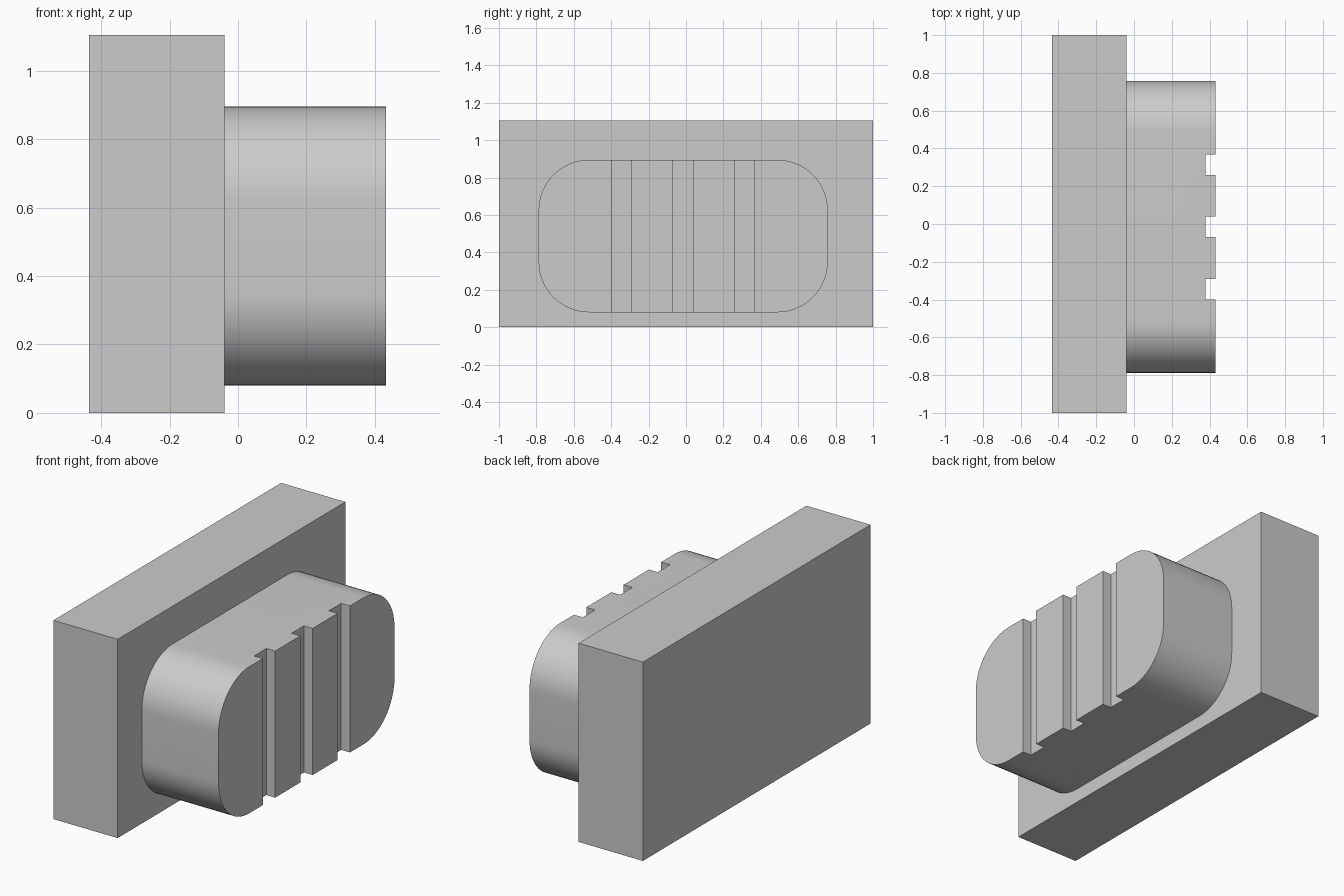
import bpy, bmesh
from math import sin, cos, pi, radians
from mathutils import Vector

if "Cube" in bpy.data.objects:
    bpy.data.objects.remove(bpy.data.objects["Cube"], do_unlink=True)

grey = bpy.data.materials.new("plain grey")
grey.use_nodes = True
colour = (0.6, 0.6, 0.6, 1)
grey.diffuse_color = colour
grey.node_tree.nodes["Principled BSDF"].inputs["Base Color"].default_value = colour


def add_object(name, bm):
    bmesh.ops.recalc_face_normals(bm, faces=bm.faces)
    mesh = bpy.data.meshes.new(name)
    bm.to_mesh(mesh)
    bm.free()
    mesh.materials.append(grey)
    obj = bpy.data.objects.new(name, mesh)
    bpy.context.collection.objects.link(obj)
    return obj


def add_box(bm, low, high):
    low, high = Vector(low), Vector(high)
    verts = bmesh.ops.create_cube(bm, size=1)["verts"]
    bmesh.ops.scale(bm, vec=high - low, verts=verts)
    bmesh.ops.translate(bm, vec=(low + high) / 2, verts=verts)


# Backing plate
bm = bmesh.new()
add_box(bm, (-0.435, -1, 0), (-0.04, 1, 1.105))
add_object("back_plate", bm)

# Rounded block: a rounded rectangle extruded along x
X0, X1 = -0.04, 0.432
Y0, Y1, Z0, Z1 = -0.788, 0.758, 0.08, 0.895
RADIUS, STEPS = 0.27, 16
corners = [(Y1 - RADIUS, Z1 - RADIUS), (Y0 + RADIUS, Z1 - RADIUS),
           (Y0 + RADIUS, Z0 + RADIUS), (Y1 - RADIUS, Z0 + RADIUS)]
bm = bmesh.new()
outline = []
for quarter, (cy, cz) in enumerate(corners):
    for i in range(STEPS + 1):
        a = (quarter + i / STEPS) * pi / 2
        outline.append(bm.verts.new((X0, cy + RADIUS * cos(a), cz + RADIUS * sin(a))))
base = bm.faces.new(outline)
top = bmesh.ops.extrude_face_region(bm, geom=[base], use_keep_orig=True)["geom"]
bmesh.ops.translate(bm, vec=(X1 - X0, 0, 0),
                    verts=[v for v in top if isinstance(v, bmesh.types.BMVert)])
block = add_object("rounded_block", bm)

# Three vertical grooves cut into the outer face
bm = bmesh.new()
for y in (-0.345, -0.015, 0.313):
    add_box(bm, (0.378, y - 0.054, -0.1), (0.6, y + 0.054, 1.1))
cutter = add_object("groove_cutter", bm)
cutter.hide_render = True
cutter.hide_viewport = True

cut = block.modifiers.new("grooves", "BOOLEAN")
cut.operation = "DIFFERENCE"
cut.solver = "EXACT"
cut.object = cutter

# Apply the cut, then smooth the rounded sides
bpy.context.view_layer.update()
graph = bpy.context.evaluated_depsgraph_get()
block_mesh = bpy.data.meshes.new_from_object(block.evaluated_get(graph))
block.modifiers.clear()
block.data = block_mesh
bpy.data.objects.remove(cutter, do_unlink=True)

bpy.ops.object.select_all(action="DESELECT")
block.select_set(True)
bpy.context.view_layer.objects.active = block
bpy.ops.object.shade_smooth_by_angle(angle=radians(30))
